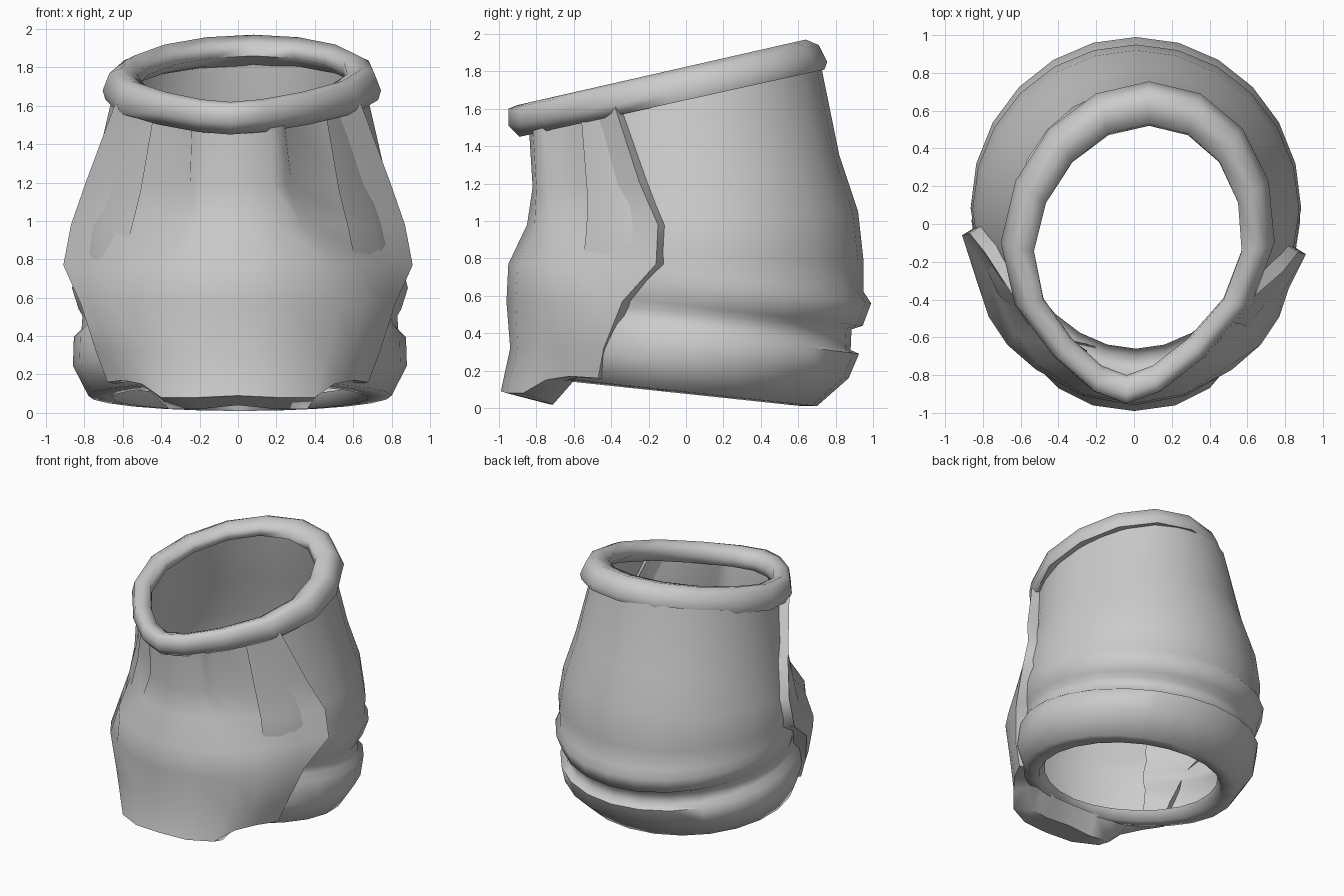
import bpy, bmesh, math

if "Cube" in bpy.data.objects:
    bpy.data.objects.remove(bpy.data.objects["Cube"])


def finish(name, verts, faces, angle=40):
    me = bpy.data.meshes.new(name)
    me.from_pydata(verts, [], faces)
    bm = bmesh.new()
    bm.from_mesh(me)
    bmesh.ops.recalc_face_normals(bm, faces=bm.faces)
    bm.to_mesh(me)
    bm.free()
    ob = bpy.data.objects.new(name, me)
    bpy.context.collection.objects.link(ob)
    bpy.ops.object.select_all(action='DESELECT')
    ob.select_set(True)
    bpy.context.view_layer.objects.active = ob
    bpy.ops.object.shade_smooth_by_angle(angle=math.radians(angle))
    return ob


def loft(name, rings, n, pinch, cx=0.0, skew=0.0, closed=False, angle=75, keep=lambda r, y: True):
    """Skin tilted oval rings given as (front y, back y, half width, front z, back z)."""
    verts, faces = [], []
    for yf, yb, w, zf, zb in rings:
        for i in range(n):
            a = 2 * math.pi * i / n - math.pi / 2
            c, s = math.cos(a), math.sin(a)
            x = w * c * (1 - pinch * s * s if s < 0 else 1) + skew * s
            u = (s + 1) / 2
            verts.append((cx + x, yf + (yb - yf) * u, zf + (zb - zf) * u))
    m = len(rings)
    for r in range(m if closed else m - 1):
        for i in range(n):
            j, q = (i + 1) % n, (r + 1) % m
            f = (r * n + i, r * n + j, q * n + j, q * n + i)
            if keep(r, sum(verts[k][1] for k in f) / 4):
                faces.append(f)
    return finish(name, verts, faces, angle)


# Main shell with raised band, groove and rolled lower lip (front left open for the plate)
shell = [
    (-.78, .72, .66, 1.50, 1.84),
    (-.76, .82, .76, 1.12, 1.35),
    (-.78, .92, .83, .95, 1.05),
    (-.80, .95, .865, .86, .78),
    (-.82, .95, .86, .80, .62),
    (-.82, .99, .875, .74, .56),
    (-.82, .945, .84, .64, .44),
    (-.80, .885, .82, .59, .42),
    (-.80, .88, .825, .56, .31),
    (-.82, .925, .865, .50, .29),
    (-.84, .87, .87, .33, .16),
    (-.78, .70, .79, .17, .01),
    (-.70, .62, .67, .15, .01),
    (-.66, .60, .63, .22, .09),
]
loft("shell", shell, 24, .08, cx=.01, keep=lambda r, y: r > 9 or y > -.56)

# Rolled top rim, tilted towards the pointed front
rim = [
    (-.80, .68, .62, 1.49, 1.82),
    (-.89, .74, .71, 1.45, 1.81),
    (-.95, .755, .725, 1.51, 1.85),
    (-.95, .71, .69, 1.60, 1.94),
    (-.90, .64, .63, 1.62, 1.97),
    (-.82, .53, .55, 1.60, 1.93),
    (-.80, .52, .55, 1.54, 1.86),
]
loft("top_rim", rim, 16, .42, cx=.02, skew=.06, closed=True, angle=80)

# Front plate: rows of (z, tilt, points from the centre out to the side edge)
plate = [
    (1.50, .24, [(0, -.84), (.17, -.82), (.24, -.77), (.25, -.67), (.45, -.53), (.64, -.38)]),
    (1.18, .05, [(0, -.82), (.18, -.80), (.25, -.74), (.28, -.67), (.54, -.46), (.79, -.25)]),
    (.98, 0, [(0, -.85), (.20, -.81), (.33, -.72), (.40, -.65), (.64, -.40), (.87, -.15)]),
    (.77, 0, [(0, -.95), (.27, -.90), (.52, -.74), (.63, -.59), (.78, -.37), (.91, -.16)]),
    (.57, 0, [(0, -.96), (.27, -.91), (.52, -.77), (.67, -.64), (.77, -.49), (.82, -.34)]),
    (.32, 0, [(0, -.94), (.25, -.90), (.47, -.78), (.59, -.68), (.68, -.56), (.74, -.44)]),
]
rows = []
for z, tilt, pts in plate:
    row = [(x, y, z + tilt * (y + .84)) for x, y in pts]
    ex, ey, ez = row[-1]
    rows.append(row + [(ex - .08, ey + .05, ez)])
# Lower guard lip of the plate, curling under and back inside
rows.append([(0, -.99, .09), (.22, -.96, .08), (.40, -.87, .08), (.50, -.75, .15),
             (.60, -.62, .17), (.68, -.47, .16), (.62, -.43, .15)])
rows.append([(0, -.74, .04), (.20, -.73, .02), (.36, -.71, .02), (.46, -.66, .14),
             (.55, -.56, .17), (.63, -.43, .15), (.60, -.40, .15)])
rows.append([(0, -.67, .17), (.18, -.65, .16), (.32, -.62, .16), (.42, -.57, .18),
             (.50, -.50, .19), (.58, -.41, .18), (.58, -.39, .18)])
verts, faces = [], []
for r, row in enumerate(rows):
    # The left flap reaches slightly further back than the right one
    back = .1 if r in (1, 2, 3) else 0
    verts += [(-x, y + back * (x > .7), z) for x, y, z in reversed(row[1:])] + row
n = 2 * len(rows[0]) - 1
for r in range(len(rows) - 1):
    for i in range(n - 1):
        k = r * n + i
        faces.append((k, k + 1, k + n + 1, k + n))
finish("front_plate", verts, faces, 60)
